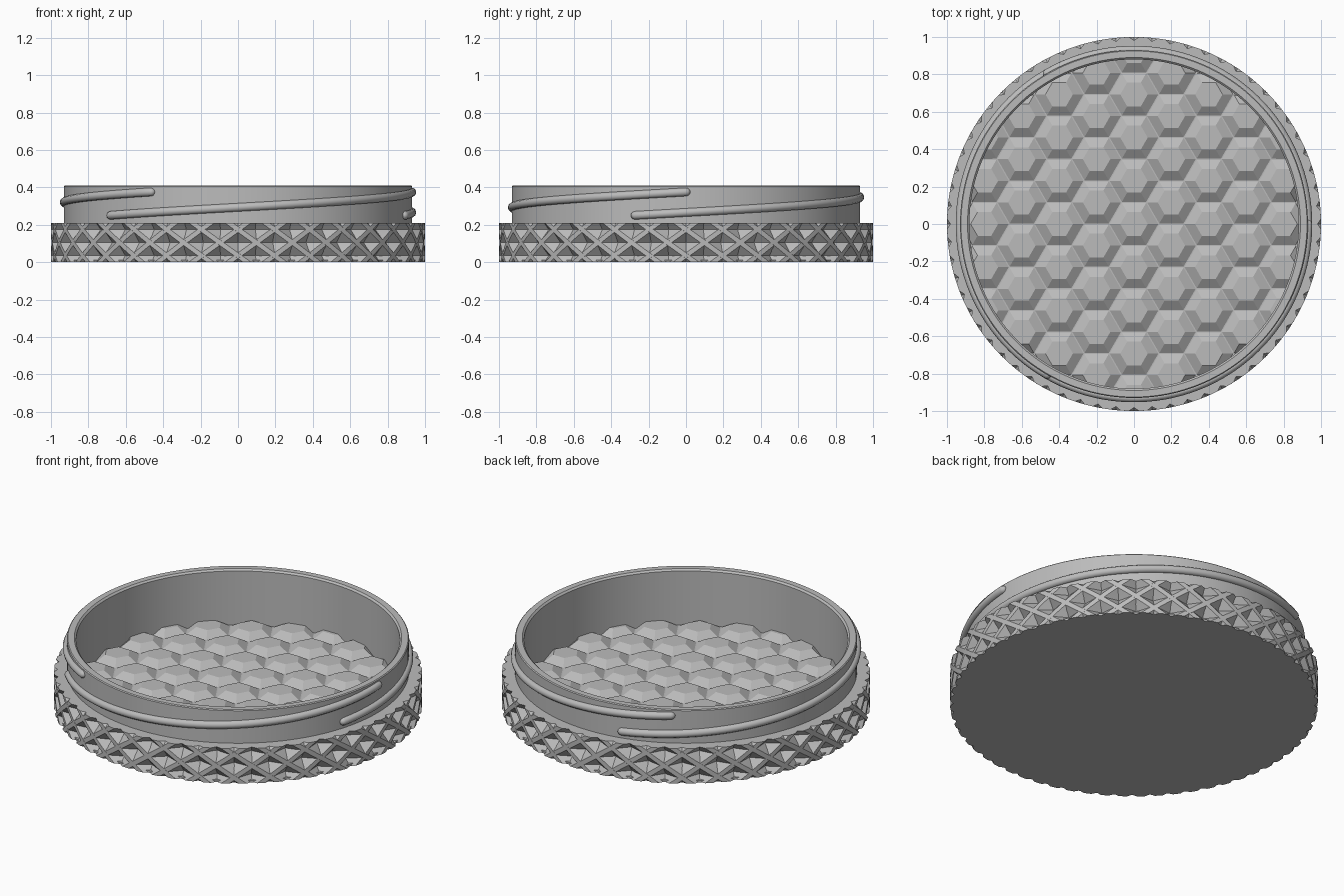
import bpy, bmesh, math
from math import sin, cos, pi, radians

cube = bpy.data.objects.get("Cube")
if cube:
    bpy.data.objects.remove(cube, do_unlink=True)

grey = bpy.data.materials.new("plain_grey")
grey.use_nodes = True
grey.diffuse_color = (0.5, 0.5, 0.5, 1)
grey.node_tree.nodes["Principled BSDF"].inputs["Base Color"].default_value = (0.5, 0.5, 0.5, 1)

BASE_TOP = 0.21     # height of the knurled grip
CELLS = 32          # knurl cells round the grip
CELL_H = 0.14       # knurl cell height
CORE_R = 0.95       # radius at the bottom of the knurl pits


def polar(r, a, z):
    return (r * cos(a), r * sin(a), z)


def finish(name, bm, smooth=True):
    bmesh.ops.recalc_face_normals(bm, faces=bm.faces)
    mesh = bpy.data.meshes.new(name)
    bm.to_mesh(mesh)
    bm.free()
    obj = bpy.data.objects.new(name, mesh)
    bpy.context.collection.objects.link(obj)
    mesh.materials.append(grey)
    if smooth:
        select(obj)
        bpy.ops.object.shade_smooth_by_angle(angle=radians(30))
    return obj


def select(obj):
    bpy.ops.object.select_all(action='DESELECT')
    obj.select_set(True)
    bpy.context.view_layer.objects.active = obj


def bridge(bm, rings, closed):
    """Join successive rings of vertices with quads."""
    for a, b in zip(rings, rings[1:]):
        n = len(a)
        for i in range(n if closed else n - 1):
            j = (i + 1) % n
            bm.faces.new((a[i], a[j], b[j], b[i]))


# Turned cup: base plate, grip core, neck and inner floor
def build_cup():
    profile = [(0.985, 0), (0.985, 0.012), (CORE_R - 0.003, 0.012), (CORE_R - 0.003, BASE_TOP),
               (0.93, BASE_TOP), (0.93, 0.405), (0.925, 0.41), (0.89, 0.41),
               (0.88, 0.4), (0.88, 0.075)]
    bm = bmesh.new()
    n = 128
    rings = [[bm.verts.new(polar(r, 2 * pi * i / n, z)) for i in range(n)] for r, z in profile]
    bridge(bm, rings, True)
    bm.faces.new(rings[0])
    bm.faces.new(rings[-1])
    finish("cup_body", bm)


# Crossing helical ribs; their sloped flanks meet as pyramid pits
def build_ribs(name, hand):
    bm = bmesh.new()
    pitch = 2 * pi / CELLS
    top_half, foot_half = pitch * 0.11, pitch * 0.5
    steps = 8
    for k in range(CELLS):
        rings = []
        for s in range(steps + 1):
            z = BASE_TOP * s / steps
            # a full cell is centred at mid height below -y
            turn = hand * pitch * (z - BASE_TOP / 2) / CELL_H
            mid = -pi / 2 + pitch * (k + 0.5) + turn
            section = [(CORE_R, -foot_half), (1.0, -top_half), (1.0, top_half), (CORE_R, foot_half)]
            rings.append([bm.verts.new(polar(r, mid + d, z)) for r, d in section])
        bridge(bm, rings, True)
        bm.faces.new(rings[0])
        bm.faces.new(rings[-1])
    finish(name, bm)


build_cup()
build_ribs("grip_ribs_rising", 1)
build_ribs("grip_ribs_falling", -1)


# Floor texture: a honeycomb of low flat-topped bumps
def build_floor():
    bm = bmesh.new()
    col = 0.2
    row = col * 2 / math.sqrt(3)
    hex_r = row / math.sqrt(3)
    for i in range(-5, 6):
        for j in range(-5, 6):
            cx, cy = i * col, (j + 0.5 * (i % 2)) * row
            if math.hypot(cx, cy) > 0.96:
                continue
            rings = []
            for r, z in ((hex_r, 0.073), (hex_r * 0.55, 0.108)):
                ring = []
                for k in range(6):
                    x, y = cx + r * cos(k * pi / 3), cy + r * sin(k * pi / 3)
                    # keep the outer bumps inside the wall thickness
                    fit = min(1, 0.925 / math.hypot(x, y))
                    ring.append(bm.verts.new((x * fit, y * fit, z)))
                rings.append(ring)
            bridge(bm, rings, True)
            bm.faces.new(rings[1])
    bmesh.ops.remove_doubles(bm, verts=bm.verts, dist=0.0005)
    obj = finish("floor_bumps", bm, smooth=False)
    # the open sheet must face upward
    if sum(p.normal.z for p in obj.data.polygons) < 0:
        obj.data.flip_normals()


build_floor()


# Three-start screw thread with rounded ends
def build_thread(name, start):
    thick = 0.023
    sweep = radians(137)
    cap = thick / 0.93
    stops = [(-cap * cos(t), sin(t)) for t in (0.1, 0.5, 1.0)]
    stops += [(sweep * k / 48, 1) for k in range(49)]
    stops += [(sweep + cap * cos(t), sin(t)) for t in (1.0, 0.5, 0.1)]
    curve = bpy.data.curves.new(name, 'CURVE')
    curve.dimensions = '3D'
    curve.bevel_depth = thick
    curve.bevel_resolution = 3
    curve.use_fill_caps = True
    spline = curve.splines.new('POLY')
    spline.points.add(len(stops) - 1)
    for p, (a, size) in zip(spline.points, stops):
        p.co = (*polar(0.93, start + a, 0.25 + 0.125 * a / sweep), 1)
        p.radius = size
    curve.materials.append(grey)
    obj = bpy.data.objects.new(name, curve)
    bpy.context.collection.objects.link(obj)
    select(obj)
    bpy.ops.object.convert(target='MESH')
    bpy.ops.object.shade_smooth_by_angle(angle=radians(40))


for k in range(3):
    build_thread(f"screw_thread_{k + 1}", radians(-137 + 120 * k))
